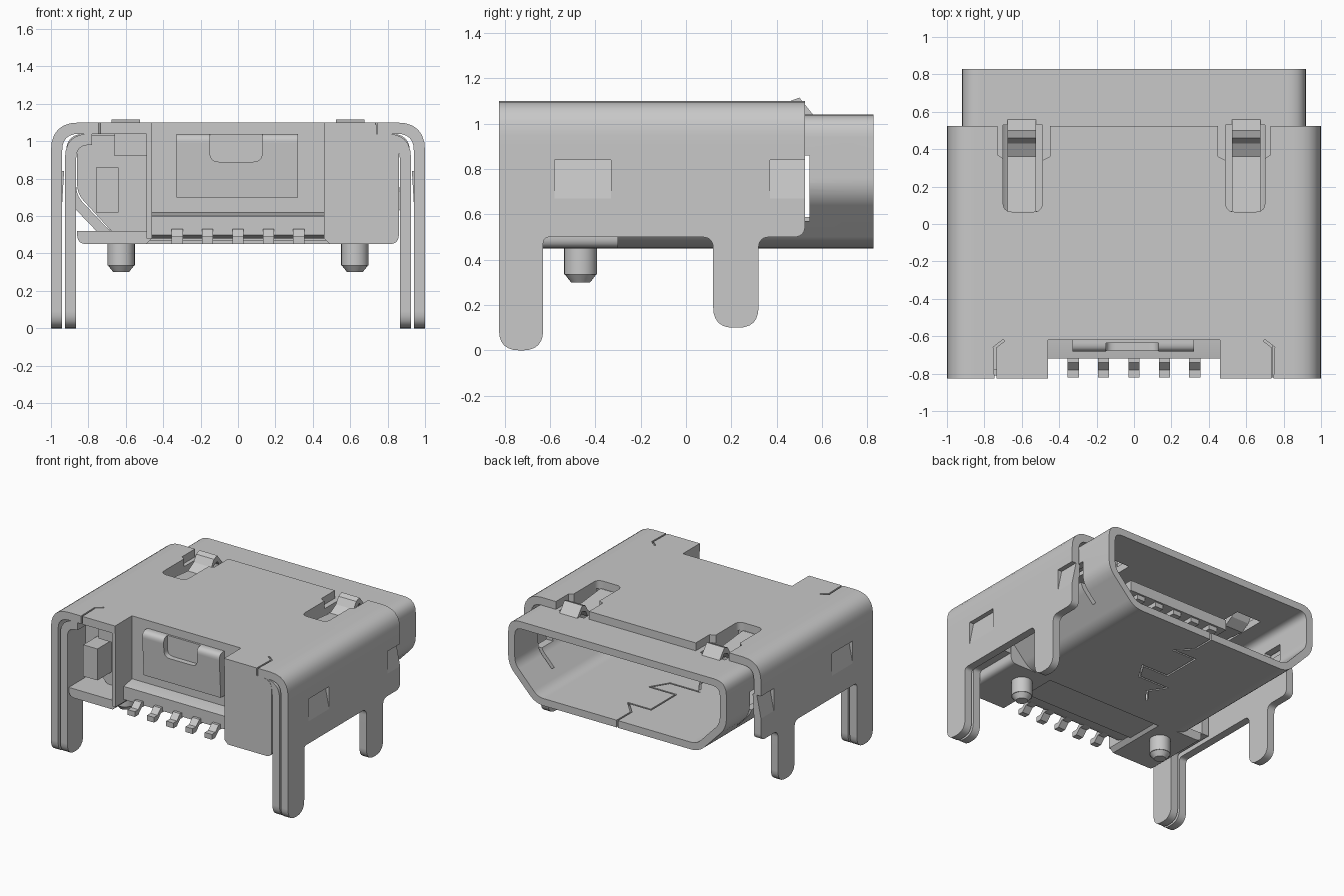
import bpy, bmesh
from mathutils import Vector

if "Cube" in bpy.data.objects:
    bpy.data.objects.remove(bpy.data.objects["Cube"], do_unlink=True)

metal = bpy.data.materials.new("plain grey")
metal.use_nodes = True
GREY = (0.58, 0.58, 0.58, 1)
metal.diffuse_color = GREY
metal.node_tree.nodes["Principled BSDF"].inputs["Base Color"].default_value = GREY
parts = []


def finish(name, bm):
    bmesh.ops.recalc_face_normals(bm, faces=bm.faces[:])
    mesh = bpy.data.meshes.new(name)
    bm.to_mesh(mesh)
    bm.free()
    mesh.materials.append(metal)
    ob = bpy.data.objects.new(name, mesh)
    bpy.context.collection.objects.link(ob)
    parts.append(ob)
    return ob


def rounded(points, steps=6):
    """Polygon with rounded corners; each point is (u, v) or (u, v, radius)."""
    out = []
    for i, pt in enumerate(points):
        p = Vector(pt[:2])
        if len(pt) < 3:
            out.append(p)
            continue
        a = p + (Vector(points[i - 1][:2]) - p).normalized() * pt[2]
        b = p + (Vector(points[(i + 1) % len(points)][:2]) - p).normalized() * pt[2]
        for k in range(steps + 1):
            t = k / steps
            out.append(a * (1 - t) ** 2 + p * 2 * t * (1 - t) + b * t * t)
    return out


def prism(name, points, axis, lo, hi):
    """Extrude an outline along x, y or z."""
    place = {"x": lambda p, w: (w, p[0], p[1]),
             "y": lambda p, w: (p[0], w, p[1]),
             "z": lambda p, w: (p[0], p[1], w)}[axis]
    bm = bmesh.new()
    face = bm.faces.new([bm.verts.new(place(p, lo)) for p in rounded(points)])
    ext = bmesh.ops.extrude_face_region(bm, geom=[face])
    bm.faces.ensure_lookup_table()
    shift = Vector(place((0, 0), hi - lo))
    for v in ext["geom"]:
        if isinstance(v, bmesh.types.BMVert):
            v.co += shift
    # keep the starting cap so the solid is closed
    if not any(e.is_boundary for e in bm.edges):
        return finish(name, bm)
    bmesh.ops.holes_fill(bm, edges=[e for e in bm.edges if e.is_boundary])
    return finish(name, bm)


def box(name, x0, x1, y0, y1, z0, z1):
    x0, x1 = sorted((x0, x1))
    return prism(name, [(x0, y0), (x1, y0), (x1, y1), (x0, y1)], "z", z0, z1)


def ribbon(name, path, thick, x0, x1):
    """Bent strip: a y-z path with thickness below it."""
    under = [(y, z - thick) for y, z in reversed(path)]
    return prism(name, path + under, "x", x0, x1)


def cut(ob, cutter):
    mod = ob.modifiers.new("cut", "BOOLEAN")
    mod.operation, mod.solver, mod.object = "DIFFERENCE", "EXACT", cutter
    bpy.context.view_layer.objects.active = ob
    bpy.ops.object.modifier_apply(modifier=mod.name)
    parts.remove(cutter)
    bpy.data.objects.remove(cutter, do_unlink=True)


def groove(ob, path, z0, z1, w=0.006):
    """Cut a thin seam along an x-y path."""
    for a, b in zip(path, path[1:]):
        a, b = Vector(a), Vector(b)
        d = (b - a).normalized() * w
        n = Vector((-d.y, d.x))
        cut(ob, prism("cutter", [a - d - n, b + d - n, b + d + n, a - d + n], "z", z0, z1))


FOLD = .9  # height where flat side walls meet the bent top


def arch(name, x, top, r, t, y0, y1):
    """Bent top sheet with its two rounded shoulders."""
    i = x - t
    return prism(name, [(-x, FOLD), (-x, top, r), (x, top, r), (x, FOLD), (i, FOLD),
                        (i, top - t, r - t), (-i, top - t, r - t), (-i, FOLD)], "y", y0, y1)


# outer cover top
cover = arch("outer_cover", 1, 1.1, .15, .06, -.825, .525)
cut(cover, box("cutter", -.46, .46, -.9, -.62, .8, 1.2))
for s in (-1, 1):
    # latch notch open to the rear
    cut(cover, prism("cutter", [(s * .49, .065, .05), (s * .70, .065, .05), (s * .70, .35),
                                (s * .73, .37), (s * .73, .6), (s * .45, .6),
                                (s * .45, .36), (s * .49, .34)], "z", 1, 1.2))
    groove(cover, [(s * .74, -.85), (s * .745, -.66), (s * .70, -.625)], 1, 1.2)

    # side wall with front and rear legs
    wall = prism("cover_side", [(-.825, 0, .09), (-.63, 0, .09), (-.63, .5, .03),
                                (.12, .5, .05), (.12, .1, .09), (.32, .1, .09),
                                (.32, .5, .05), (.525, .5, .05), (.525, FOLD),
                                (-.825, FOLD)], "x", s * .94, s)
    for y0, y1 in ((-.58, -.33), (.37, .6)):
        cut(wall, box("cutter", s * .9, s * 1.1, y0, y1, .67, .84))
        prism("side_louvre", [(s, .67), (s * .965, .84), (s * .93, .84), (s * .94, .67)],
              "y", y0, min(y1, .525))

    # inner wall that doubles the front leg
    prism("inner_leg", [(-.82, 0, .09), (-.63, 0, .09), (-.63, .52, .03), (-.3, .52),
                        (-.3, FOLD), (-.82, FOLD)], "x", s * .865, s * .925)

# bent shoulders above the inner legs
shoulders = arch("inner_shoulders", .925, 1.04, .13, .06, -.82, -.3)
cut(shoulders, box("cutter", -.78, .78, -1, 0, .6, 1.2))

# receptacle shell
shell = prism("receptacle_shell", [(-.92, 1.04, .1), (-.92, .69, .07), (-.69, .45, .07),
                                   (.69, .45, .07), (.92, .69, .07), (.92, 1.04, .1)],
              "y", -.32, .828)
cut(shell, prism("cutter", [(-.865, .985, .06), (-.865, .71, .05), (-.67, .505, .05),
                            (.67, .505, .05), (.865, .71, .05), (.865, .985, .06)],
                 "y", -.5, 1))
for s in (-1, 1):
    cut(shell, box("cutter", s * .49, s * .70, .07, .53, .9, 1.2))
    cut(shell, box("cutter", s * .8, s * 1.1, .38, .545, .71, .86))
    cut(shell, box("cutter", s * .75, s * 1.1, .515, .545, .57, .74))
    # spring arm with raised bump
    ribbon("latch_spring", [(.06, 1.04), (.36, 1.01), (.43, 1.05), (.46, 1.1), (.5, 1.115),
                            (.56, 1.04), (.6, 1.04)], .045, s * .6 - .075, s * .6 + .075)
groove(shell, [(0, .85), (0, .66), (.1, .55), (-.09, .55), (-.09, .25), (.13, .25),
               (.05, .12), (-.2, .12), (-.12, 0), (-.2, -.1)], .4, .52)

# insulating body
prism("body_plug", [(-.86, 1.03, .06), (-.86, .72, .05), (-.66, .5, .05), (.66, .5, .05),
                    (.86, .72, .05), (.86, 1.03, .06)], "y", -.61, -.3)
box("body_centre", -.46, .46, -.62, -.32, .53, 1.045)
prism("body_ledge", [(-.5, .48), (-.66, .48), (-.72, .5), (-.72, .6), (-.62, .62), (-.5, .62)],
      "x", -.46, .46)
prism("body_front_block", [(.46, .48), (.49, .45), (.86, .45, .05), (.86, 1.04, .08),
                           (.74, 1.04), (.74, 1.09), (.46, 1.09)], "y", -.822, -.3)
prism("body_floor", [(-.86, .45, .05), (-.49, .45), (-.46, .48), (-.46, .52), (-.86, .52)],
      "y", -.81, -.3)
box("body_inner_wall", -.49, -.46, -.82, -.6, .48, 1.05)
box("cavity_block", -.76, -.64, -.78, -.6, .62, .86)
box("cavity_bracket", -.66, -.48, -.74, -.6, .92, 1.04)
box("body_underside", -.47, .47, -.6, -.3, .47, .54)

# front flap with a notch in its rounded top
flap = prism("front_flap", [(-.61, .7), (-.665, .7), (-.685, 1.04, .05), (-.61, 1.04)],
             "x", -.33, .32)
cut(flap, prism("cutter", [(-.15, 1.2), (-.15, .89, .05), (.13, .89, .05), (.13, 1.2)],
                "y", -.8, -.635))

# contact tongue, contacts and solder pins
box("contact_tongue", -.43, .43, -.32, .48, .84, .92)
for i in range(-2, 3):
    x = i * .1625
    ribbon("solder_pin", [(-.822, .49), (-.78, .49), (-.74, .53), (-.6, .53)],
           .04, x - .03, x + .03)
    box("contact", x - .035, x + .035, -.32, .465, .805, .845)

# locating pegs
for s in (-1, 1):
    bm = bmesh.new()
    for r1, r2, z, h in ((.073, .073, .41, .15), (.042, .073, .32, .04)):
        geom = bmesh.ops.create_cone(bm, cap_ends=True, segments=24, radius1=r1,
                                     radius2=r2, depth=h)
        bmesh.ops.translate(bm, verts=geom["verts"], vec=(s * .625, -.465, z))
    finish("locating_peg", bm)

# smooth curved bends, keep folds sharp
bpy.ops.object.select_all(action="DESELECT")
for ob in parts:
    ob.select_set(True)
bpy.context.view_layer.objects.active = parts[0]
bpy.ops.object.shade_smooth_by_angle(angle=.5)
for ob in parts:
    ob.modifiers.new("even shading", "WEIGHTED_NORMAL").keep_sharp = True
